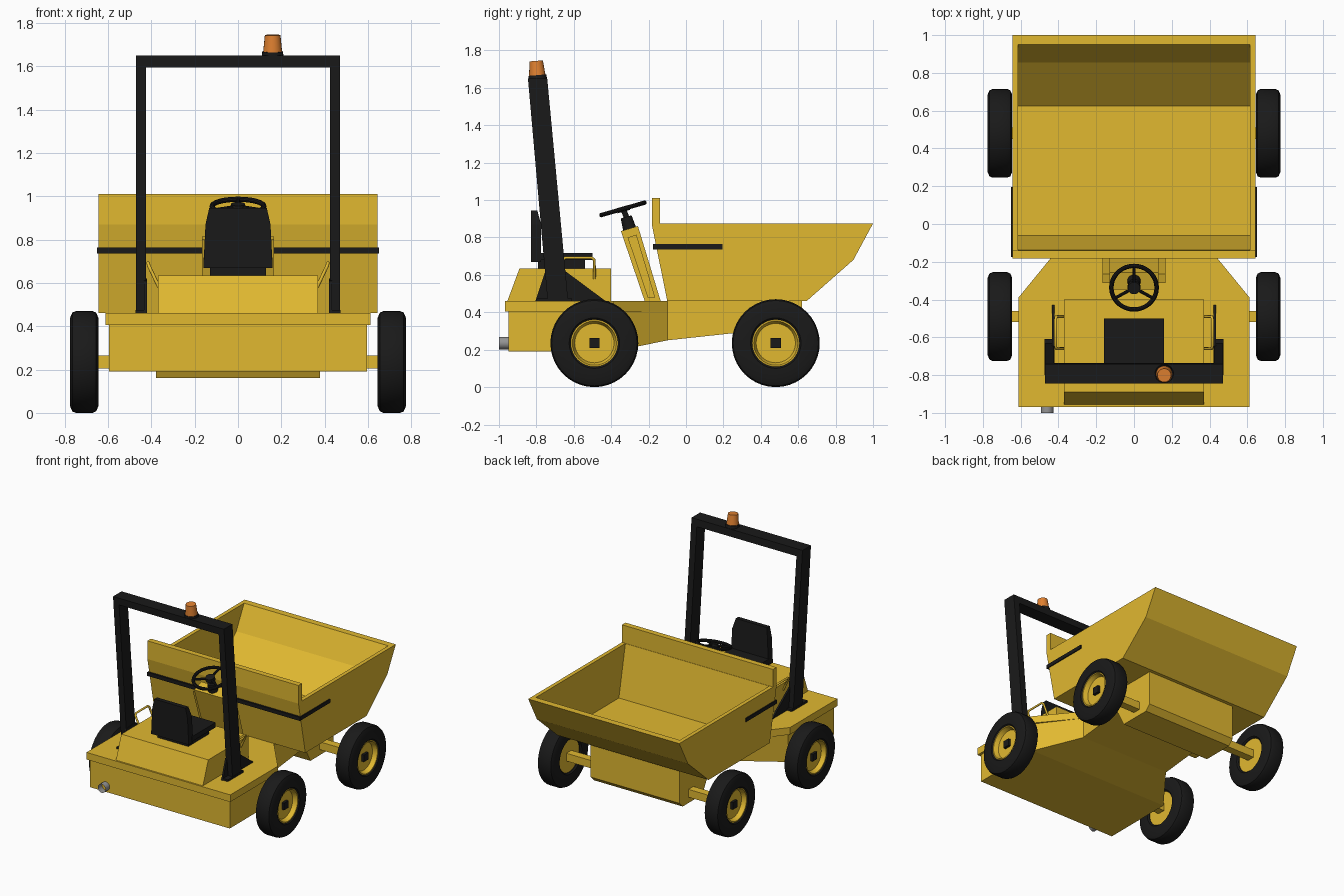
import bpy, bmesh, math
from mathutils import Vector, Matrix

if "Cube" in bpy.data.objects:
    bpy.data.objects.remove(bpy.data.objects["Cube"])


def material(name, rgb):
    m = bpy.data.materials.new(name)
    m.diffuse_color = (*rgb, 1)
    m.use_nodes = True
    m.node_tree.nodes["Principled BSDF"].inputs["Base Color"].default_value = m.diffuse_color
    return m


YELLOW = material("yellow_paint", (0.75, 0.48, 0.03))
BLACK = material("black", (0.01, 0.01, 0.01))
ORANGE = material("orange_lens", (0.75, 0.22, 0.03))
STEEL = material("steel", (0.3, 0.3, 0.3))


def finish(name, bm, mat, smooth=False):
    bmesh.ops.recalc_face_normals(bm, faces=bm.faces)
    me = bpy.data.meshes.new(name)
    bm.to_mesh(me)
    bm.free()
    ob = bpy.data.objects.new(name, me)
    bpy.context.collection.objects.link(ob)
    if mat:
        me.materials.append(mat)
    if smooth:
        bpy.ops.object.select_all(action='DESELECT')
        ob.select_set(True)
        bpy.context.view_layer.objects.active = ob
        bpy.ops.object.shade_smooth_by_angle(angle=math.radians(35))
    return ob


def loft(name, a, b, mat):
    """Closed solid between two matching outlines."""
    bm = bmesh.new()
    va = [bm.verts.new(p) for p in a]
    vb = [bm.verts.new(p) for p in b]
    bm.faces.new(va)
    bm.faces.new(vb)
    for i in range(len(va)):
        j = (i + 1) % len(va)
        bm.faces.new((va[i], va[j], vb[j], vb[i]))
    return finish(name, bm, mat)


def prism(name, yz, x0, x1, mat):
    return loft(name, [(x0, y, z) for y, z in yz], [(x1, y, z) for y, z in yz], mat)


def box(name, x0, x1, y0, y1, z0, z1, mat):
    return prism(name, [(y0, z0), (y1, z0), (y1, z1), (y0, z1)], x0, x1, mat)


def rod(name, p, q, r0, r1, mat, seg=20, caps=True):
    p, q = Vector(p), Vector(q)
    d = q - p
    bm = bmesh.new()
    bmesh.ops.create_cone(bm, cap_ends=caps, segments=seg, radius1=r0, radius2=r1, depth=d.length,
                          matrix=Matrix.Translation((p + q) / 2) @ d.to_track_quat('Z', 'Y').to_matrix().to_4x4())
    return finish(name, bm, mat, True)


def lathe_x(name, prof, s, y, z, mat, seg=40):
    """Spin (x, radius) points round a wheel axis."""
    bm = bmesh.new()
    vs = [bm.verts.new((s * x, y, z + r)) for x, r in prof]
    es = [bm.edges.new(e) for e in zip(vs, vs[1:])]
    bmesh.ops.spin(bm, geom=vs + es, cent=(0, y, z), axis=(1, 0, 0), angle=2 * math.pi, steps=seg)
    bmesh.ops.remove_doubles(bm, verts=bm.verts, dist=1e-4)
    return finish(name, bm, mat, True)


# Wheels and axles
TYRE = [(0.655, 0.125), (0.645, 0.135), (0.645, 0.205), (0.655, 0.228), (0.672, 0.235), (0.748, 0.235),
        (0.765, 0.228), (0.775, 0.205), (0.775, 0.135), (0.765, 0.125), (0.655, 0.125)]
RIM = [(0.66, 0.0), (0.66, 0.126), (0.768, 0.126), (0.768, 0.118), (0.735, 0.105), (0.735, 0.0)]
for end, y in (("front", -0.49), ("rear", 0.48)):
    box(f"{end}_axle", -0.665, 0.665, y - 0.03, y + 0.03, 0.205, 0.265, YELLOW)
    for side, s in (("left", -1), ("right", 1)):
        lathe_x(f"{end}_{side}_tyre", TYRE, s, y, 0.235, BLACK)
        lathe_x(f"{end}_{side}_rim", RIM, s, y, 0.235, YELLOW)
        box(f"{end}_{side}_hub", s * 0.73, s * 0.755, y - 0.027, y + 0.027, 0.208, 0.262, BLACK)

# Engine body, narrowing toward the skip, with deck plate
def half_plan(w, y0):
    p = [(w, y0), (w, -0.39), (0.375, -0.10)]
    return p + [(-x, y) for x, y in reversed(p)]


plan = half_plan(0.595, -0.95)
bm = bmesh.new()
top = [bm.verts.new((x, y, 0.41)) for x, y in plan]
low = [bm.verts.new((x, y, 0.25 if y > -0.2 else 0.19)) for x, y in plan]
bm.faces.new(top)
bm.faces.new((low[0], low[1], low[4], low[5]))
bm.faces.new((low[1], low[2], low[3], low[4]))
for i in range(6):
    j = (i + 1) % 6
    bm.faces.new((low[i], low[j], top[j], top[i]))
finish("engine_body", bm, YELLOW)
deck = half_plan(0.612, -0.968)
loft("deck_plate", [(x, y, 0.405) for x, y in deck], [(x, y, 0.46) for x, y in deck], YELLOW)

# Chassis under the skip
prism("skip_chassis", [(-0.10, 0.46), (-0.10, 0.25), (0.27, 0.29), (0.34, 0.16), (0.58, 0.16),
                       (0.62, 0.20), (0.62, 0.46)], -0.378, 0.378, YELLOW)

# Engine cover and exhaust
prism("engine_cover", [(-0.955, 0.46), (-0.89, 0.635), (-0.40, 0.635), (-0.40, 0.46)], -0.37, 0.37, YELLOW)
rod("exhaust_pipe", (-0.46, -1.0, 0.235), (-0.46, -0.94, 0.235), 0.033, 0.033, STEEL, 20, False)

# Skip: solid profile hollowed by a cutter
skip = prism("skip", [(-0.10, 0.46), (0.645, 0.46), (0.895, 0.68), (1.0, 0.875), (-0.14, 0.875),
                      (-0.14, 1.01), (-0.183, 1.01), (-0.183, 0.87)], -0.643, 0.643, YELLOW)
cut = prism("skip_cutter", [(-0.06, 0.485), (0.625, 0.485), (0.855, 0.695), (0.95, 0.875), (0.95, 1.1),
                            (-0.138, 1.1), (-0.138, 0.87)], -0.613, 0.613, None)
mod = skip.modifiers.new("hollow", 'BOOLEAN')
mod.operation = 'DIFFERENCE'
mod.solver = 'EXACT'
mod.object = cut
bpy.context.view_layer.objects.active = skip
bpy.ops.object.modifier_apply(modifier=mod.name)
bpy.data.objects.remove(cut)

# Black rubbing strip round the skip
box("skip_strip_back", -0.65, 0.65, -0.176, -0.15, 0.736, 0.764, BLACK)
for side, s in (("left", -1), ("right", 1)):
    box(f"skip_strip_{side}", s * 0.64, s * 0.65, -0.15, 0.195, 0.736, 0.764, BLACK)

# Seat
box("seat_base", -0.13, 0.13, -0.79, -0.54, 0.632, 0.685, BLACK)
box("seat_cushion", -0.16, 0.16, -0.79, -0.50, 0.68, 0.718, BLACK)
back = [(-0.16, 0.67), (0.16, 0.67), (0.15, 0.87), (0.133, 0.945), (-0.133, 0.945), (-0.15, 0.87)]
loft("seat_back", [(x, -0.828, z) for x, z in back],
     [(x, -0.775 if z < 0.9 else -0.795, z) for x, z in back], BLACK)

# Roll bar: leaning posts, gussets and cross bar
for side, s in (("left", -1), ("right", 1)):
    prism(f"roll_bar_post_{side}", [(-0.74, 0.46), (-0.63, 0.46), (-0.742, 1.65), (-0.845, 1.65)],
          s * 0.424, s * 0.472, BLACK)
    prism(f"roll_bar_gusset_{side}", [(-0.805, 0.46), (-0.755, 0.61), (-0.645, 0.62), (-0.43, 0.46)],
          s * 0.42, s * 0.434, BLACK)
    box(f"roll_bar_foot_{side}", s * 0.42, s * 0.474, -0.80, -0.61, 0.455, 0.475, BLACK)
    # Grab handle beside the seat
    cu = bpy.data.curves.new(f"grab_handle_{side}", 'CURVE')
    cu.dimensions = '3D'
    cu.bevel_depth = 0.008
    cu.bevel_resolution = 2
    cu.use_fill_caps = True
    path = [(0.365, -0.66, 0.58), (0.412, -0.66, 0.68), (0.415, -0.645, 0.692),
            (0.415, -0.505, 0.692), (0.412, -0.49, 0.68), (0.365, -0.49, 0.58)]
    sp = cu.splines.new('POLY')
    sp.points.add(len(path) - 1)
    for pt, (x, y, z) in zip(sp.points, path):
        pt.co = (s * x, y, z, 1)
    cu.materials.append(YELLOW)
    bpy.context.collection.objects.link(bpy.data.objects.new(cu.name, cu))
prism("roll_bar_top", [(-0.840, 1.595), (-0.737, 1.595), (-0.742, 1.65), (-0.845, 1.65)], -0.424, 0.424, BLACK)

# Warning beacon
rod("beacon_base", (0.16, -0.793, 1.645), (0.16, -0.795, 1.668), 0.05, 0.048, BLACK)
rod("beacon_lens", (0.16, -0.795, 1.665), (0.16, -0.801, 1.744), 0.044, 0.036, ORANGE)

# Steering column with side plates
prism("steering_column", [(-0.219, 0.455), (-0.134, 0.455), (-0.257, 0.861), (-0.348, 0.834)], -0.13, 0.13, YELLOW)
for side, s in (("left", -1), ("right", 1)):
    prism(f"column_plate_{side}", [(-0.205, 0.48), (-0.165, 0.48), (-0.265, 0.815), (-0.312, 0.80)],
          s * 0.125, s * 0.166, YELLOW)
rod("steering_boss", (0, -0.30, 0.84), (0, -0.32, 0.91), 0.036, 0.03, BLACK)
rod("steering_shaft", (0, -0.315, 0.90), (0, -0.337, 0.955), 0.015, 0.015, BLACK)

# Steering wheel
C = Vector((0, -0.337, 0.953))
tilt = Matrix.Rotation(math.radians(16), 3, 'X')
bpy.ops.mesh.primitive_torus_add(major_radius=0.12, minor_radius=0.012, major_segments=36, minor_segments=10,
                                 location=C, rotation=(math.radians(16), 0, 0))
rim = bpy.context.object
rim.name = "steering_wheel_rim"
rim.data.materials.append(BLACK)
bpy.ops.object.shade_smooth_by_angle()
rod("steering_wheel_hub", C - tilt @ Vector((0, 0, 0.015)), C + tilt @ Vector((0, 0, 0.012)), 0.035, 0.033, BLACK)
for i, a in enumerate((90, 210, 330)):
    a = math.radians(a)
    rod(f"steering_spoke_{i + 1}", C, C + tilt @ Vector((0.12 * math.cos(a), 0.12 * math.sin(a), 0)),
        0.009, 0.009, BLACK, 10)
